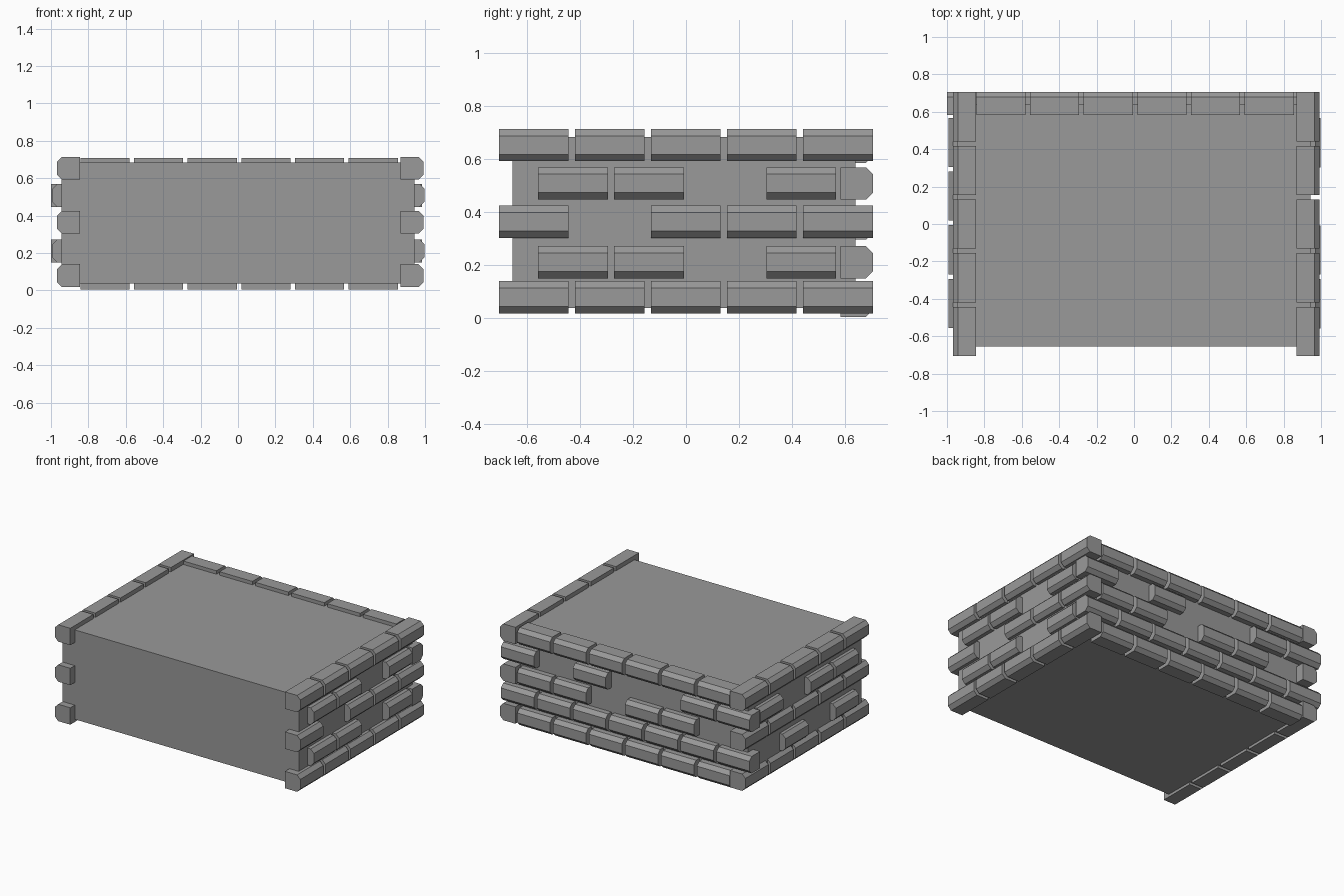
import bpy
import bmesh
from mathutils import Matrix, Vector
from math import pi

cube = bpy.data.objects.get("Cube")
if cube:
    bpy.data.objects.remove(cube, do_unlink=True)

stone = bpy.data.materials.new("grey stone")
stone.use_nodes = True
GREY = (0.32, 0.32, 0.32, 1)
stone.diffuse_color = GREY
stone.node_tree.nodes["Principled BSDF"].inputs["Base Color"].default_value = GREY

LENGTH, PITCH = 0.263, 0.287      # brick length and spacing along a wall
HEIGHT, DEPTH, CHAMFER = 0.122, 0.122, 0.026


def finish(name, bm):
    bmesh.ops.recalc_face_normals(bm, faces=bm.faces)
    mesh = bpy.data.meshes.new(name)
    bm.to_mesh(mesh)
    bm.free()
    mesh.materials.append(stone)
    obj = bpy.data.objects.new(name, mesh)
    bpy.context.collection.objects.link(obj)
    return obj


def add_brick(bm, matrix):
    """Brick along local x, outer chamfered face at local y = 0, base at z = 0."""
    profile = [(-DEPTH, 0), (-CHAMFER, 0), (0, CHAMFER),
               (0, HEIGHT - CHAMFER), (-CHAMFER, HEIGHT), (-DEPTH, HEIGHT)]
    ends = [[bm.verts.new(matrix @ Vector((x, y, z))) for y, z in profile]
            for x in (0, LENGTH)]
    n = len(profile)
    bm.faces.new(ends[0])
    bm.faces.new(ends[1][::-1])
    for i in range(n):
        j = (i + 1) % n
        bm.faces.new((ends[0][i], ends[1][i], ends[1][j], ends[0][j]))


def brick_row(name, turn, start, outer, base, slots):
    """Lay bricks in the given slots; start and outer are in the wall's own frame."""
    bm = bmesh.new()
    for slot in slots:
        place = Matrix.Translation((start + slot * PITCH, outer, base))
        add_brick(bm, Matrix.Rotation(turn, 4, "Z") @ place)
    return finish(name, bm)


# Plain block behind the bricks
core = bmesh.new()
bmesh.ops.create_cube(core, size=1, matrix=Matrix.Translation((0, -0.007, 0.36))
                      @ Matrix.Diagonal((1.888, 1.295, 0.646, 1)))
finish("wall_core", core)

# Courses from bottom to top; slots run front to back on the left (+x) wall,
# back to front on the right wall, and from -x to +x on the back wall
side_base = [0.018, 0.15, 0.303, 0.447, 0.592]
back_base = [0.004, 0.15, 0.296, 0.447, 0.586]
left_slots = [range(5), (0, 1, 3), (0, 2, 3, 4), (0, 1, 3), range(5)]
right_slots = [range(5), (1, 3), range(5), (0, 2, 3), range(5)]
back_slots = [range(6), range(7), (1, 2, 4, 5), (0, 1, 4, 6), range(6)]

for i in range(5):
    mid = i % 2 == 1
    # Local +y maps to +x on the left wall, so local x runs from back to front
    left = [(3 if mid else 4) - s for s in left_slots[i]]
    brick_row(f"left_bricks_{i + 1}", -pi / 2, -0.566 if mid else -0.705,
              0.997 if mid else 0.992, side_base[i], left)
    # Local x runs from front to back on the right wall
    right = [(3 if mid else 4) - s for s in right_slots[i]]
    brick_row(f"right_bricks_{i + 1}", pi / 2, -0.556 if mid else -0.706,
              0.993 if mid else 0.968, side_base[i], right)
    brick_row(f"back_bricks_{i + 1}", 0, -1.0 if mid else -0.843,
              0.705, back_base[i], back_slots[i])
